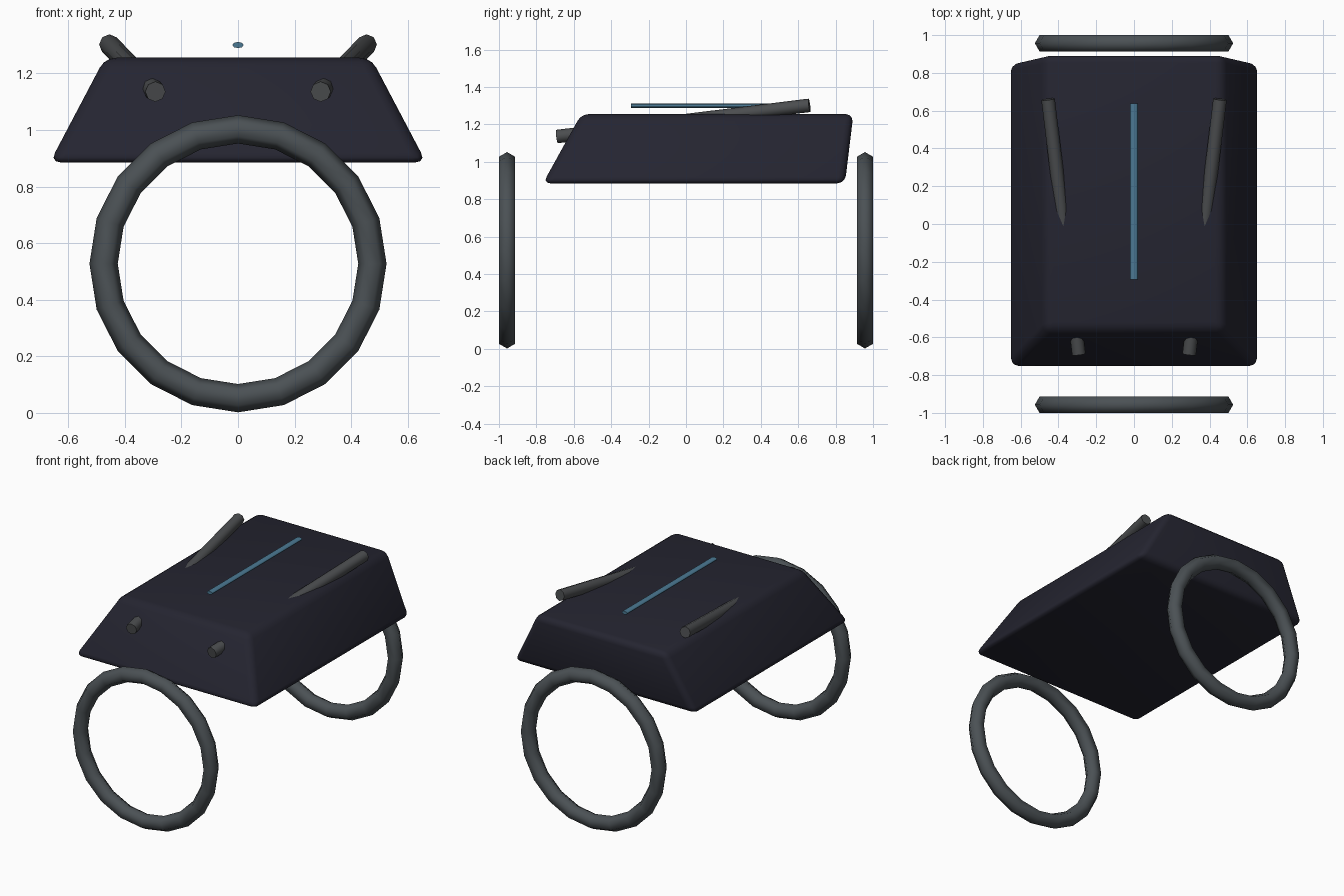
import bpy, bmesh, math
from mathutils import Vector

if "Cube" in bpy.data.objects:
    bpy.data.objects.remove(bpy.data.objects["Cube"], do_unlink=True)


def material(name, rgb):
    m = bpy.data.materials.new(name)
    m.use_nodes = True
    m.diffuse_color = (*rgb, 1)
    m.node_tree.nodes["Principled BSDF"].inputs["Base Color"].default_value = (*rgb, 1)
    return m


navy = material("dark navy", (0.018, 0.018, 0.030))
steel = material("blue grey", (0.070, 0.082, 0.090))
gunmetal = material("neutral grey", (0.070, 0.074, 0.078))
blue = material("light blue", (0.070, 0.190, 0.290))


def finish(obj, name, mat, angle=50):
    obj.name = name
    obj.data.materials.append(mat)
    bpy.ops.object.select_all(action='DESELECT')
    obj.select_set(True)
    bpy.context.view_layer.objects.active = obj
    bpy.ops.object.shade_smooth_by_angle(angle=math.radians(angle))


def rod(name, start, end, radius, sides, mat, flatten=1.0):
    axis = Vector(end) - Vector(start)
    bpy.ops.mesh.primitive_cylinder_add(vertices=sides, radius=radius, depth=axis.length)
    obj = bpy.context.object
    obj.scale.y = flatten
    obj.rotation_euler = axis.to_track_quat('Z', 'Y').to_euler()
    obj.location = (Vector(start) + Vector(end)) / 2
    finish(obj, name, mat)


# Tapered hull: a box with a narrower top, sloped nose and rounded edges
bm = bmesh.new()
bmesh.ops.create_cube(bm, size=2)
for v in bm.verts:
    top = v.co.z > 0
    front = v.co.y < 0
    v.co.x *= 0.47 if top else 0.665
    if front:
        v.co.y = -0.56 if top else -0.765
    else:
        v.co.y = 0.895 if top else 0.85
    v.co.z = 1.255 if top else 0.885
bmesh.ops.bevel(bm, geom=bm.edges[:], offset=0.04, segments=3, profile=0.5, affect='EDGES')
mesh = bpy.data.meshes.new("hull")
bm.to_mesh(mesh)
bm.free()
hull = bpy.data.objects.new("hull", mesh)
bpy.context.collection.objects.link(hull)
finish(hull, "hull", navy)

# Upright rings at the front and back
for name, y in (("front_ring", -0.957), ("back_ring", 0.957)):
    bpy.ops.mesh.primitive_torus_add(
        major_segments=20, minor_segments=6, major_radius=0.475, minor_radius=0.05,
        location=(0, y, 0.527), rotation=(math.pi / 2, 0, 0))
    finish(bpy.context.object, name, steel, 65)

# Slanted barrels running through the hull from nose to tail
for name, side in (("left_barrel", 1), ("right_barrel", -1)):
    rod(name, (side * 0.292, -0.69, 1.135), (side * 0.455, 0.66, 1.302), 0.036, 8, gunmetal)

# Thin glowing strip floating above the hull
rod("top_strip", (0, -0.295, 1.30), (0, 0.638, 1.30), 0.02, 8, blue, 0.55)
